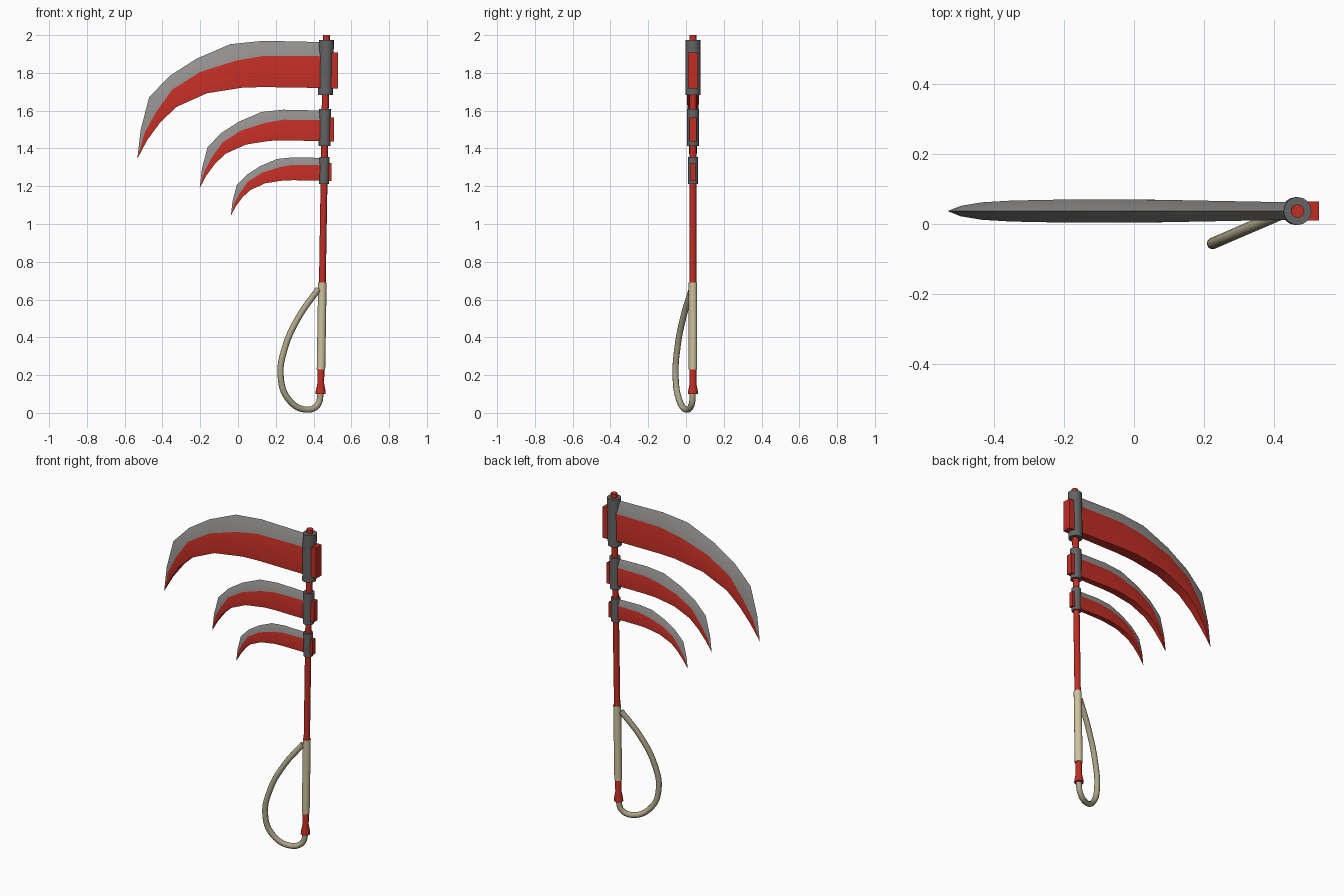
import bpy, bmesh, math
from mathutils import Vector

if "Cube" in bpy.data.objects:
    bpy.data.objects.remove(bpy.data.objects["Cube"])

Y0 = 0.037                                    # depth of the weapon's main plane


def mat(name, rgb):
    m = bpy.data.materials.new(name)
    m.diffuse_color = (*rgb, 1)
    m.use_nodes = True
    m.node_tree.nodes["Principled BSDF"].inputs["Base Color"].default_value = m.diffuse_color
    return m


RED = mat("red", (0.53, 0.027, 0.018))
DARK = mat("dark_grey", (0.125, 0.125, 0.125))
STEEL = mat("steel_grey", (0.29, 0.28, 0.27))
GRIP = mat("beige_wrap", (0.62, 0.55, 0.35))
CORD = mat("cord_beige", (0.42, 0.38, 0.25))


def axis_x(z):
    """The shaft leans slightly to the right."""
    return 0.4355 + 0.0163 * z


def finish(name, bm, *mats):
    bmesh.ops.recalc_face_normals(bm, faces=bm.faces)
    me = bpy.data.meshes.new(name)
    bm.to_mesh(me)
    bm.free()
    ob = bpy.data.objects.new(name, me)
    bpy.context.collection.objects.link(ob)
    for m in mats:
        me.materials.append(m)
    bpy.ops.object.select_all(action='DESELECT')
    ob.select_set(True)
    bpy.context.view_layer.objects.active = ob
    bpy.ops.object.shade_smooth_by_angle(angle=math.radians(30))
    return ob


def lathe(name, profile, m, n=16):
    """Turned part along the leaning shaft; profile is (radius, height)."""
    bm = bmesh.new()
    rings = []
    for r, z in profile:
        rings.append([bm.verts.new((axis_x(z) + r * math.cos(2 * math.pi * i / n),
                                    Y0 + r * math.sin(2 * math.pi * i / n), z)) for i in range(n)])
    for a, b in zip(rings, rings[1:]):
        for i in range(n):
            bm.faces.new((a[i], a[(i + 1) % n], b[(i + 1) % n], b[i]))
    bm.faces.new(rings[0])
    bm.faces.new(rings[-1])
    return finish(name, bm, m)


# Shaft with flared pommel, and wrapped grip
lathe("shaft", [(0.027, 0.10), (0.026, 0.115), (0.018, 0.155), (0.018, 1.0), (0.019, 2.0)], RED)
lathe("grip", [(0.0225, 0.23), (0.0225, 0.69)], GRIP)

# Blade stations: spine edge, colour line and inner edge as (x, z), then half thickness
STATIONS = [
    ((0.45, 1.963), (0.45, 1.889), (0.45, 1.720), 0.025),
    ((0.135, 1.970), (0.135, 1.890), (0.135, 1.725), 0.031),
    ((-0.04, 1.952), (-0.01, 1.865), (0.025, 1.722), 0.033),
    ((-0.22, 1.875), (-0.20, 1.805), (-0.165, 1.692), 0.033),
    ((-0.36, 1.785), (-0.35, 1.710), (-0.325, 1.620), 0.030),
    ((-0.47, 1.672), (-0.435, 1.590), (-0.41, 1.540), 0.025),
    ((-0.515, 1.500), (-0.495, 1.480), (-0.48, 1.445), 0.015),
]
TIP = (-0.533, 1.345)


def blade(name, s, lift):
    cx = axis_x(lift + s * 1.8)

    def place(p, y):
        return bm.verts.new((cx + s * (p[0] - 0.465), Y0 + s * y, lift + s * p[1]))

    bm = bmesh.new()
    rings = [[place(t, 0), place(m, -h), place(b, -h), place(b, h), place(m, h)]
             for t, m, b, h in STATIONS]
    tip = place(TIP, 0)
    for a, b in zip(rings, rings[1:] + [None]):
        for i in range(5):
            j = (i + 1) % 5
            f = bm.faces.new((a[i], a[j], b[j], b[i]) if b else (a[i], a[j], tip))
            f.material_index = 1 if i in (0, 4) else 0     # bevel to the spine is steel
    bm.faces.new(rings[0])
    finish(name, bm, RED, STEEL)


def box(name, lo, hi, m):
    bm = bmesh.new()
    bmesh.ops.create_cube(bm, size=1)
    lo, hi = Vector(lo), Vector(hi)
    for v in bm.verts:
        v.co = (lo + hi) / 2 + v.co * (hi - lo)
    finish(name, bm, m)


# Three scaled sets of blade, collar and rear tang
for label, s, lift, r in (("upper", 1.0, 0.0, 0.04), ("middle", 0.664, 0.297, 0.032),
                          ("lower", 0.495, 0.378, 0.027)):
    blade(label + "_blade", s, lift)
    lathe(label + "_collar", [(r, lift + s * 1.682), (r, lift + s * 1.975)], DARK)
    cx = axis_x(lift + s * 1.8)
    box(label + "_tang", (cx, Y0 - 0.027 * s, lift + s * 1.717),
        (cx + r + 0.025 * s, Y0 + 0.027 * s, lift + s * 1.908), RED)

# Hand cord looping from the grip top to the pommel
cu = bpy.data.curves.new("hand_cord", 'CURVE')
cu.dimensions = '3D'
cu.bevel_depth = 0.0165
cu.bevel_resolution = 3
cu.resolution_u = 6
cu.use_fill_caps = True
path = [(0.425, 0.655), (0.326, 0.515), (0.25, 0.35), (0.226, 0.19), (0.265, 0.075),
        (0.355, 0.0175), (0.42, 0.04), (0.439, 0.115)]
sp = cu.splines.new('BEZIER')
sp.bezier_points.add(len(path) - 1)
for bp, (x, z) in zip(sp.bezier_points, path):
    bp.co = (x, Y0 - (0.44 - x) * 0.43, z)
    bp.handle_left_type = bp.handle_right_type = 'AUTO'
cu.materials.append(CORD)
bpy.context.collection.objects.link(bpy.data.objects.new("hand_cord", cu))
